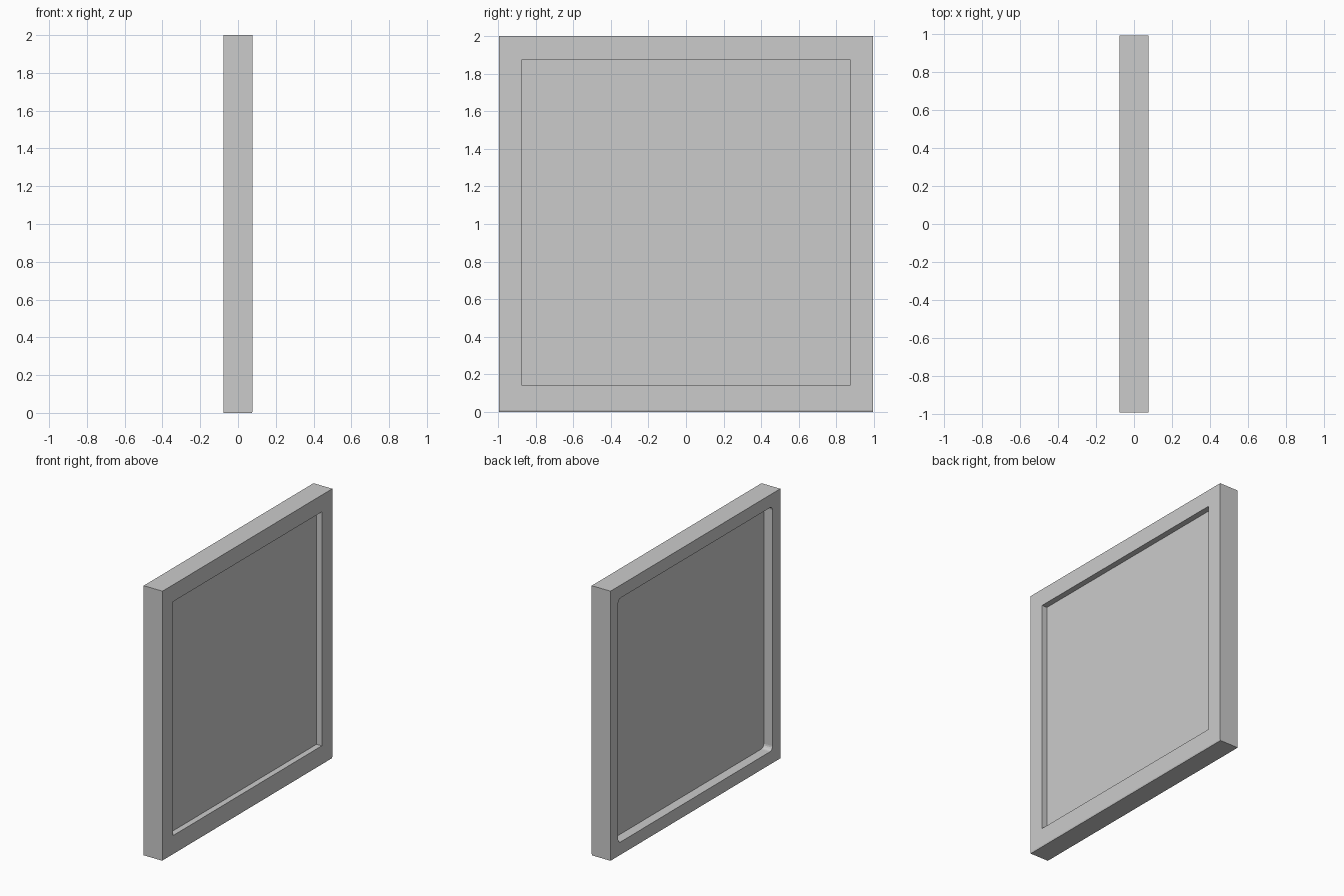
import bpy, bmesh, math

if "Cube" in bpy.data.objects:
    bpy.data.objects.remove(bpy.data.objects["Cube"])


def loop(bm, x, half_y, z0, z1, radius=0.0, steps=4):
    """Rectangle in the YZ plane, optionally with rounded corners."""
    verts = []
    for sy, sz, start in ((1, 1, 0), (-1, 1, 90), (-1, -1, 180), (1, -1, 270)):
        cy = sy * (half_y - radius)
        cz = (z1 - radius) if sz > 0 else (z0 + radius)
        for i in range(steps + 1 if radius else 1):
            a = math.radians(start + 90 * i / steps)
            verts.append(bm.verts.new((x, cy + radius * math.cos(a), cz + radius * math.sin(a))))
    return verts


def finish(bm, name):
    bmesh.ops.recalc_face_normals(bm, faces=bm.faces)
    mesh = bpy.data.meshes.new(name)
    bm.to_mesh(mesh)
    bm.free()
    obj = bpy.data.objects.new(name, mesh)
    bpy.context.collection.objects.link(obj)
    return obj


def ring(bm, a, b):
    """Bridge two loops whose corners may have different point counts."""
    na, nb = len(a) // 4, len(b) // 4
    for c in range(4):
        d = (c + 1) % 4
        ca, cb = a[c * na:(c + 1) * na], b[c * nb:(c + 1) * nb]
        bm.faces.new([ca[-1], a[d * na], b[d * nb], cb[-1]])
        if na == nb:
            for i in range(na - 1):
                bm.faces.new([ca[i], ca[i + 1], cb[i + 1], cb[i]])
        else:
            for i in range(nb - 1):
                bm.faces.new([ca[0], cb[i + 1], cb[i]])


X, Y = 0.077, 0.995
PANEL_FRONT, PANEL_BACK = 0.034, -0.005

# Frame: outer walls, narrow front lip and a wider rounded rebate at the back
bm = bmesh.new()
sections = [
    loop(bm, -X, Y, 0.0, 2.0),
    loop(bm, X - 0.003, Y, 0.0, 2.0),
    loop(bm, X, Y, 0.01, 2.0),
    loop(bm, X, 0.872, 0.14, 1.875),
    loop(bm, PANEL_FRONT, 0.872, 0.14, 1.875),
    loop(bm, PANEL_FRONT, 0.905, 0.095, 1.905, 0.03),
    loop(bm, -X, 0.905, 0.095, 1.905, 0.03),
]
for a, b in zip(sections, sections[1:]):
    ring(bm, a, b)
ring(bm, sections[0], sections[-1])
finish(bm, "frame")

# Panel: thin sheet seated in the rebate
bm = bmesh.new()
front = loop(bm, PANEL_FRONT, 0.905, 0.095, 1.905, 0.03)
back = loop(bm, PANEL_BACK, 0.905, 0.095, 1.905, 0.03)
ring(bm, front, back)
bm.faces.new(front)
bm.faces.new(back)
finish(bm, "panel")
